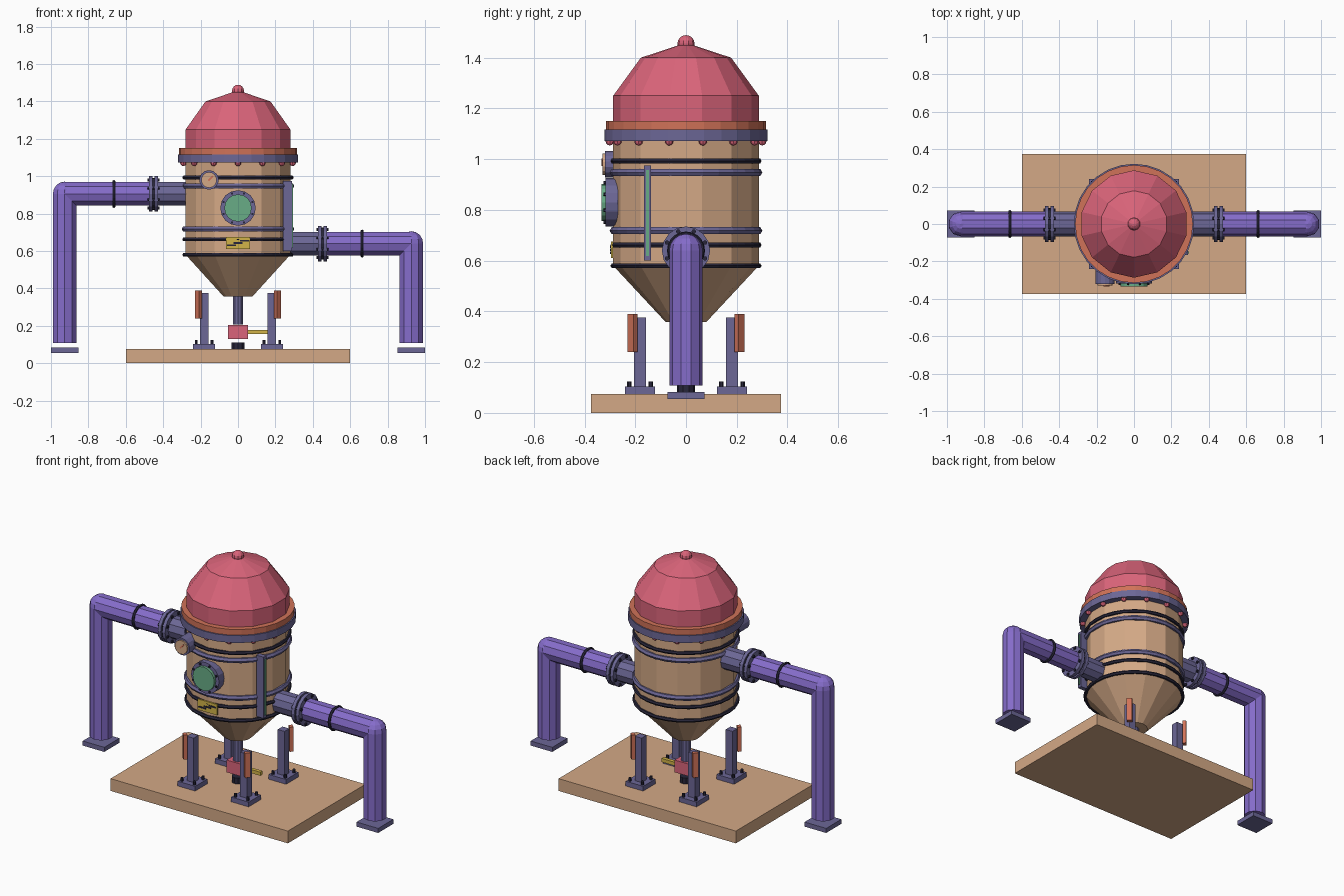
import bpy, bmesh, math
from math import sin, cos, pi, radians

if "Cube" in bpy.data.objects:
    bpy.data.objects.remove(bpy.data.objects["Cube"])


def mat(name, r, g, b):
    m = bpy.data.materials.new(name)
    lin = [((c / 255 + 0.055) / 1.055) ** 2.4 for c in (r, g, b)]
    m.diffuse_color = (*lin, 1)
    m.use_nodes = True
    m.node_tree.nodes["Principled BSDF"].inputs["Base Color"].default_value = m.diffuse_color
    return m


TAN = mat("tan", 212, 169, 134)
RED = mat("rose_red", 218, 100, 122)
PURPLE = mat("purple", 133, 108, 202)
GREY = mat("slate_grey", 108, 103, 150)
DARK = mat("near_black", 40, 38, 58)
ORANGE = mat("orange", 208, 114, 88)
GREEN = mat("green", 104, 172, 134)
YELLOW = mat("yellow", 210, 180, 72)

AXES = {"x": (0, pi / 2, 0), "y": (pi / 2, 0, 0), "z": (0, 0, 0)}


def finish(ob, name, m):
    ob.name = name
    ob.data.materials.append(m)
    return ob


def box(name, m, center, size, turn=0):
    bpy.ops.mesh.primitive_cube_add(size=1, location=center, rotation=(0, 0, turn))
    ob = bpy.context.object
    ob.scale = size
    return finish(ob, name, m)


def cyl(name, m, center, r, depth, axis="z", n=10):
    bpy.ops.mesh.primitive_cylinder_add(vertices=n, radius=r, depth=depth,
                                        location=center, rotation=AXES[axis])
    return finish(bpy.context.object, name, m)


def ball(name, m, center, r, seg=10, rings=8):
    bpy.ops.mesh.primitive_uv_sphere_add(segments=seg, ring_count=rings, radius=r, location=center)
    return finish(bpy.context.object, name, m)


def lathe(name, m, profile, n, center=(0, 0, 0), axis="z", closed=False):
    """Spin (radius, height) points round the axis; the first vertex is on +y."""
    bm = bmesh.new()
    rows = [[bm.verts.new((r * sin(2 * pi * i / n), r * cos(2 * pi * i / n), z))
             for i in range(n)] for r, z in profile]
    pairs = list(zip(rows, rows[1:]))
    if closed:
        pairs.append((rows[-1], rows[0]))
    else:
        bm.faces.new(rows[0])
        bm.faces.new(rows[-1])
    for a, b in pairs:
        for i in range(n):
            j = (i + 1) % n
            bm.faces.new((a[i], a[j], b[j], b[i]))
    bmesh.ops.recalc_face_normals(bm, faces=bm.faces)
    me = bpy.data.meshes.new(name)
    bm.to_mesh(me)
    bm.free()
    ob = bpy.data.objects.new(name, me)
    bpy.context.collection.objects.link(ob)
    ob.location, ob.rotation_euler = center, AXES[axis]
    return finish(ob, name, m)


def ring(name, m, center, r, t, axis="z", n=28):
    """Thin round band with a six-sided section."""
    prof = [(r + t * cos(k * pi / 3), t * sin(k * pi / 3)) for k in range(6)]
    return lathe(name, m, prof, n, center, axis, closed=True)


# Base slab
box("base_slab", TAN, (0, 0, 0.0375), (1.2, 0.75, 0.075))

# Tank body with hopper, bands, collar and dome
lathe("tank_body", TAN, [(0.08, 0.358), (0.287, 0.58), (0.287, 1.09)], 14)
for z in (0.993, 0.662, 0.58):
    ring("dark_band", DARK, (0, 0, z), 0.287, 0.011)
for z in (0.948, 0.718):
    ring("grey_band", GREY, (0, 0, z), 0.285, 0.016)
cyl("collar_lower", GREY, (0, 0, 1.094), 0.322, 0.044, n=28)
cyl("collar_upper", ORANGE, (0, 0, 1.133), 0.315, 0.036, n=28)
lathe("dome", RED, [(0.287, 1.14), (0.287, 1.25), (0.178, 1.40), (0.02, 1.452)], 14)
ball("dome_knob", RED, (0, 0, 1.455), 0.034)
for k in range(14):
    a = 2 * pi * k / 14
    ball("collar_bolt", RED, (0.3 * sin(a), 0.3 * cos(a), 1.071), 0.017, 8, 6)

# Sight glass on the front
cyl("sight_glass_rim", GREY, (0, -0.293, 0.83), 0.095, 0.05, "y", 16)
cyl("sight_glass", GREEN, (0, -0.31, 0.83), 0.073, 0.048, "y", 16)
for k in range(8):
    a = 2 * pi * (k + 0.5) / 8
    cyl("sight_glass_bolt", DARK, (0.084 * cos(a), -0.32, 0.83 + 0.084 * sin(a)), 0.007, 0.01, "y", 6)

# Dial gauge
cyl("gauge_case", GREY, (-0.155, -0.27, 0.98), 0.052, 0.1, "y", 14)
cyl("gauge_face", TAN, (-0.155, -0.31, 0.98), 0.042, 0.04, "y", 14)
needle = box("gauge_needle", ORANGE, (-0.147, -0.331, 0.988), (0.034, 0.006, 0.008))
needle.rotation_euler = (0, radians(-45), 0)

# Warning plate with a stepped mark
box("warning_plate", YELLOW, (0, -0.292, 0.643), (0.13, 0.009, 0.066))
for x, z in ((-0.035, 0.631), (0.0, 0.643), (0.035, 0.655)):
    box("warning_mark", DARK, (x, -0.2965, z), (0.05, 0.006, 0.009))

# Level tube on the right side
box("level_tube_frame", GREY, (0.265, -0.152, 0.788), (0.05, 0.027, 0.375))
box("level_tube_glass", GREEN, (0.291, -0.152, 0.788), (0.008, 0.012, 0.34))

# Side pipes: nozzle, bolted flange, pipe run, elbow, drop and foot
PR, PX = 0.066, 0.927
for side, s, z in (("left", -1, 0.905), ("right", 1, 0.64)):
    cyl(side + "_nozzle", GREY, (s * 0.345, 0, z), PR, 0.19, "x")
    for x in (0.437, 0.467):
        cyl(side + "_flange", GREY, (s * x, 0, z), 0.095, 0.02, "x", 16)
    cyl(side + "_gasket", DARK, (s * 0.452, 0, z), 0.085, 0.014, "x", 16)
    for k in range(8):
        a = 2 * pi * (k + 0.5) / 8
        cyl(side + "_flange_bolt", DARK,
            (s * 0.452, 0.081 * cos(a), z + 0.081 * sin(a)), 0.009, 0.066, "x", 6)
    cyl(side + "_pipe_run", PURPLE, (s * (0.475 + PX) / 2, 0, z), PR, PX - 0.475, "x")
    ring(side + "_pipe_band", DARK, (s * 0.664, 0, z), PR, 0.009, "x", 20)
    ball(side + "_elbow", PURPLE, (s * PX, 0, z), PR)
    cyl(side + "_pipe_drop", PURPLE, (s * PX, 0, (z + 0.108) / 2), PR, z - 0.108)
    box(side + "_pipe_foot", GREY, (s * PX, 0, 0.069), (0.146, 0.146, 0.028))

# Four legs with bolted feet and outer pads
for sx in (-1, 1):
    for sy in (-1, 1):
        x, y = 0.181 * sx, 0.181 * sy
        box("leg_post", GREY, (x, y, 0.235), (0.046, 0.046, 0.28))
        box("leg_foot", GREY, (x, y, 0.089), (0.118, 0.118, 0.03))
        box("leg_pad", ORANGE, (0.211 * sx, 0.211 * sy, 0.315), (0.022, 0.032, 0.15),
            math.atan2(sy, sx))
        for bx in (-1, 1):
            for by in (-1, 1):
                cyl("foot_bolt", DARK, (x + 0.042 * bx, y + 0.042 * by, 0.113), 0.009, 0.022, n=6)

# Drain outlet with valve and lever
cyl("drain_pipe", GREY, (0, 0, 0.285), 0.029, 0.155)
box("drain_valve", RED, (0, 0, 0.168), (0.105, 0.07, 0.075))
box("valve_lever", YELLOW, (0.1, 0, 0.167), (0.118, 0.022, 0.022))
cyl("drain_outlet", DARK, (0, 0, 0.092), 0.036, 0.04)
